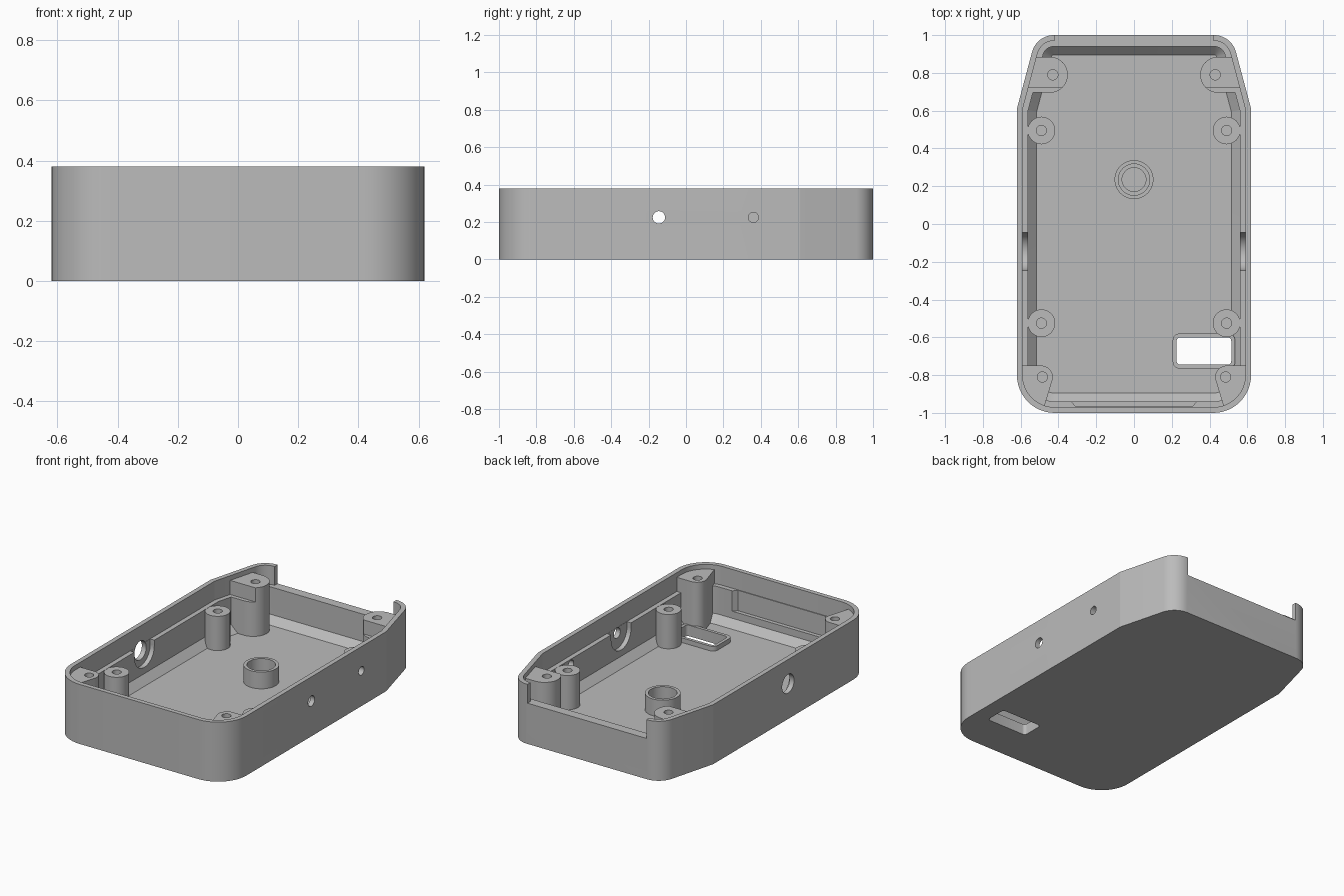
import bpy, bmesh, math
from mathutils import Vector, Matrix

cube = bpy.data.objects.get("Cube")
if cube:
    bpy.data.objects.remove(cube, do_unlink=True)

GREY = (0.5, 0.5, 0.5, 1)
mat = bpy.data.materials.new("grey_plastic")
mat.use_nodes = True
mat.diffuse_color = GREY
mat.node_tree.nodes["Principled BSDF"].inputs["Base Color"].default_value = GREY

TOP, LEDGE, FLOOR, POST = 0.38, 0.26, 0.04, 0.35
WALL, LIP, CHAMFER = 0.06, 0.03, 0.045


def arc(cx, cy, r, a0, a1, n=16):
    angles = [math.radians(a0 + (a1 - a0) * i / n) for i in range(n + 1)]
    return [(cx + r * math.cos(a), cy + r * math.sin(a)) for a in angles]


def outline(inset=0):
    """Case outline, moved inward, with rounded corners."""
    half = [(0.62, -1, 0.2), (0.62, 0.61, 0.02), (0.516, 1, 0.12)]
    corners = half + [(-x, y, r) for x, y, r in reversed(half)]
    pts = []
    for i, (x, y, r) in enumerate(corners):
        p = Vector((x, y))
        a = (p - Vector(corners[i - 1][:2])).normalized()
        b = (Vector(corners[(i + 1) % len(corners)][:2]) - p).normalized()
        na, nb = Vector((-a.y, a.x)), Vector((-b.y, b.x))
        r = max(r, inset + 0.01)
        center = p + (na + nb) * r / (1 + na.dot(nb))
        start, turn = math.degrees(math.atan2(-na.y, -na.x)), math.degrees(a.angle(b))
        pts += arc(center.x, center.y, r - inset, start, start + turn, 12)
    return pts


def finish(bm, name):
    bmesh.ops.recalc_face_normals(bm, faces=bm.faces)
    me = bpy.data.meshes.new(name)
    bm.to_mesh(me)
    bm.free()
    me.materials.append(mat)
    ob = bpy.data.objects.new(name, me)
    bpy.context.collection.objects.link(ob)
    return ob


def loft(name, *rings):
    """Closed solid through (points, z) rings."""
    bm = bmesh.new()
    loops = [[bm.verts.new((x, y, z)) for x, y in pts] for pts, z in rings]
    n = len(loops[0])
    for lo, hi in zip(loops, loops[1:]):
        for i in range(n):
            bm.faces.new((lo[i], lo[(i + 1) % n], hi[(i + 1) % n], hi[i]))
    bm.faces.new(loops[0])
    bm.faces.new(loops[-1])
    return finish(bm, name)


def box(name, x0, x1, y0, y1, z0, z1):
    pts = [(x0, y0), (x1, y0), (x1, y1), (x0, y1)]
    return loft(name, (pts, z0), (pts, z1))


def cylinder(name, x, y, r, z0, z1):
    pts = arc(x, y, r, 0, 360, 40)[:-1]
    return loft(name, (pts, z0), (pts, z1))


def side_cylinder(name, x0, x1, y, z, r):
    """Cylinder lying along x."""
    ob = cylinder(name, 0, 0, r, x0, x1)
    ob.data.transform(Matrix.Translation((0, y, z)) @ Matrix.Rotation(math.pi / 2, 4, 'Y'))
    return ob


def rounded_rect(x0, x1, y0, y1, r):
    return (arc(x1 - r, y0 + r, r, -90, 0, 6) + arc(x1 - r, y1 - r, r, 0, 90, 6)
            + arc(x0 + r, y1 - r, r, 90, 180, 6) + arc(x0 + r, y0 + r, r, 180, 270, 6))


def boolean(ob, cutters, op='DIFFERENCE'):
    """Apply cutters to an object, then discard them."""
    for c in cutters:
        c.hide_render = True
        m = ob.modifiers.new("cut", 'BOOLEAN')
        m.operation, m.solver, m.object = op, 'EXACT', c
    bpy.context.view_layer.update()
    me = bpy.data.meshes.new_from_object(ob.evaluated_get(bpy.context.evaluated_depsgraph_get()))
    ob.modifiers.clear()
    ob.data = me
    me.materials.clear()
    me.materials.append(mat)
    for p in me.polygons:
        p.material_index = 0
    for c in cutters:
        bpy.data.objects.remove(c, do_unlink=True)


# Case shell: outer block, cavity with chamfered floor edge, wider upper cavity
shell = loft("case_shell", (outline(), 0), (outline(), TOP))
cavity = loft("cavity", (outline(WALL + CHAMFER), FLOOR), (outline(WALL), FLOOR + CHAMFER),
              (outline(WALL), 0.3))
upper = loft("upper_cavity", (outline(LIP), LEDGE), (outline(LIP), 0.5))
boolean(shell, [cavity, upper])

# Rear notch, front wall recess, U-shaped side slots
recess = [(-0.34, -0.93), (-0.31, -0.965), (0.31, -0.965), (0.34, -0.93), (0.34, -0.9), (-0.34, -0.9)]
cuts = [box("notch", -0.42, 0.42, 0.9, 1.1, LEDGE, 0.5),
        loft("recess", (recess, 0.13), (recess, 0.3))]
for s in (-1, 1):
    x0, x1 = sorted((s * 0.45, s * 0.589))
    cuts += [side_cylinder("slot", x0, x1, -0.145, 0.225, 0.1),
             box("slot_top", x0, x1, -0.245, -0.045, 0.225, 0.31)]

# Side holes, floor window and the shallow pocket inside the boss
cuts += [side_cylinder("hole", 0.5, 0.7, -0.145, 0.225, 0.033),
         side_cylinder("hole", 0.5, 0.7, 0.36, 0.225, 0.027),
         side_cylinder("hole", -0.7, -0.5, -0.145, 0.225, 0.06),
         cylinder("pocket", 0, 0.235, 0.063, 0.02, 0.1)]
window = rounded_rect(0.225, 0.515, -0.745, -0.6, 0.02)
cuts.append(loft("window", (window, -0.1), (window, 0.2)))
boolean(shell, cuts)
parts = [shell]

# Raised frame around the floor window
frame = rounded_rect(0.205, 0.535, -0.765, -0.58, 0.035)
rim = loft("window_frame", (frame, 0.02), (frame, 0.07))
boolean(rim, [loft("window", (window, -0.1), (window, 0.2))])
parts.append(rim)


def tube(name, x, y, r, bore, z1, z_bore):
    ob = cylinder(name, x, y, r, 0.025, z1)
    boolean(ob, [cylinder("bore", x, y, bore, z_bore, 0.5)])
    parts.append(ob)


# Round boss and four standoffs
tube("round_boss", 0, 0.235, 0.103, 0.083, 0.147, 0.0)
for s, side in ((-1, "right"), (1, "left")):
    tube("rear_standoff_" + side, s * 0.49, 0.495, 0.073, 0.027, LEDGE - 0.001, 0.1)
    tube("front_standoff_" + side, s * 0.49, -0.525, 0.073, 0.027, LEDGE - 0.001, 0.1)

# Corner screw posts, trimmed to the case outline
rear = [(0.7, 0.695), (0.7, 0.885)] + arc(0.445, 0.79, 0.095, 90, 270)
front = [(0.7, -1.05), (0.7, -0.75)] + arc(0.49, -0.81, 0.06, 90, 200) + [(0.5, -1.05)]
for s, side in ((-1, "right"), (1, "left")):
    for name, pts, hx, hy in (("rear", rear, 0.43, 0.79), ("front", front, 0.485, -0.81)):
        pts = [(s * x, y) for x, y in pts]
        post = loft(name + "_screw_post_" + side, (pts, 0.03), (pts, POST))
        trim = loft("trim", (outline(0.02), 0.02), (outline(0.02), 0.5))
        boolean(post, [trim], 'INTERSECT')
        cut = [cylinder("bore", s * hx, hy, 0.027, 0.15, 0.5)]
        if name == "rear":
            cut.append(box("step", -0.8, 0.8, 0.6, 0.72, LEDGE, 0.5))
        boolean(post, cut)
        parts.append(post)

# Smooth shading with sharp edges kept
bpy.ops.object.select_all(action='DESELECT')
for ob in parts:
    ob.select_set(True)
bpy.context.view_layer.objects.active = shell
bpy.ops.object.shade_smooth_by_angle(angle=math.radians(30))
